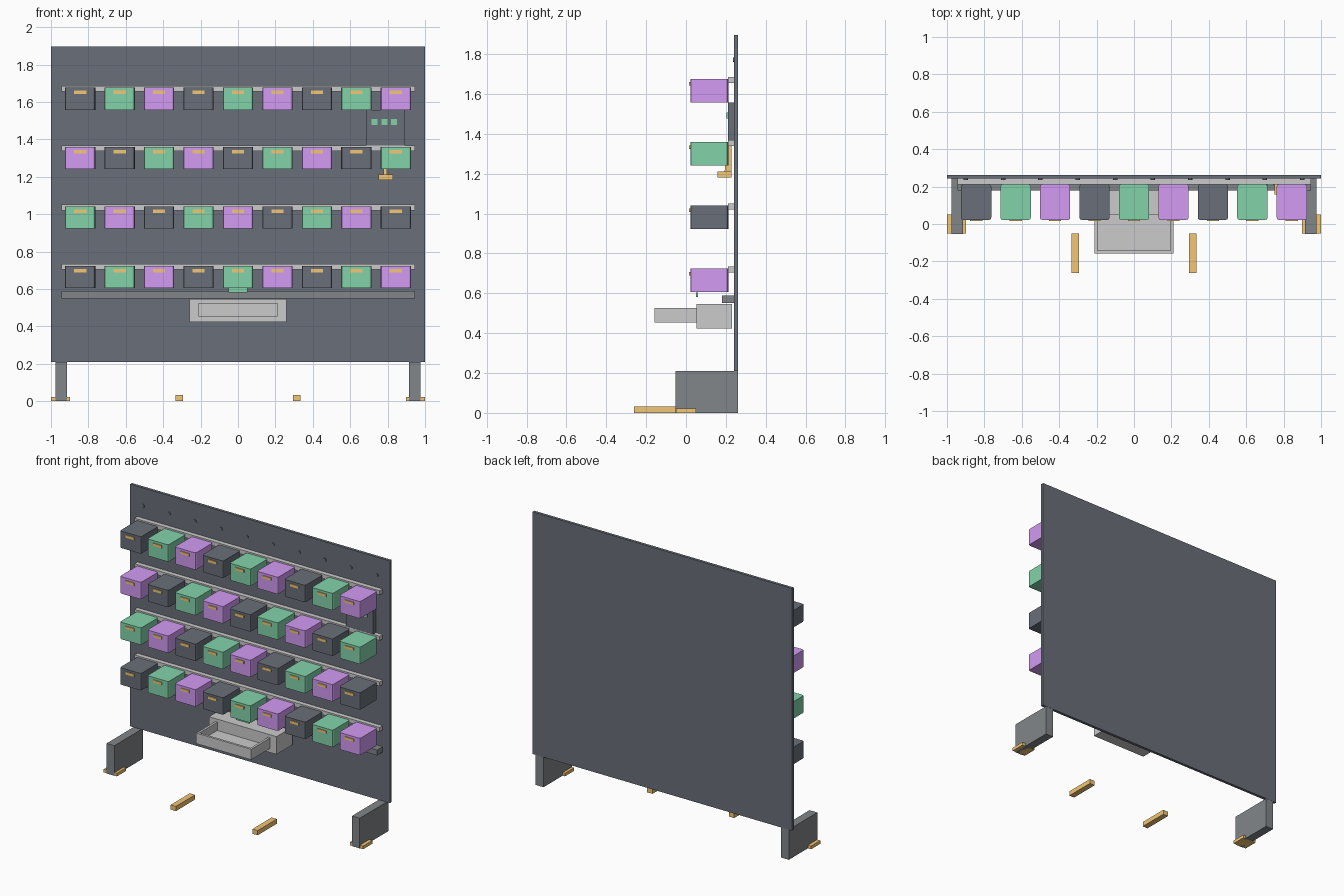
import bpy, bmesh, math

if "Cube" in bpy.data.objects:
    bpy.data.objects.remove(bpy.data.objects["Cube"])


def material(name, rgb):
    m = bpy.data.materials.new(name)
    m.diffuse_color = (*rgb, 1)
    m.use_nodes = True
    m.node_tree.nodes["Principled BSDF"].inputs["Base Color"].default_value = m.diffuse_color
    return m


dark = material("slate", (0.142, 0.160, 0.192))
grey = material("mid_grey", (0.22, 0.237, 0.255))
light = material("light_grey", (0.76, 0.765, 0.77))
green = material("green", (0.225, 0.65, 0.40))
purple = material("purple", (0.65, 0.325, 0.90))
gold = material("gold", (0.90, 0.57, 0.18))


def finish(name, bm, mat):
    bmesh.ops.recalc_face_normals(bm, faces=bm.faces)
    me = bpy.data.meshes.new(name)
    bm.to_mesh(me)
    bm.free()
    ob = bpy.data.objects.new(name, me)
    bpy.context.collection.objects.link(ob)
    me.materials.append(mat)
    return ob


def box_mesh(x, y, z):
    bm = bmesh.new()
    bmesh.ops.create_cube(bm, size=1)
    for v in bm.verts:
        v.co = [r[0] + (c + 0.5) * (r[1] - r[0]) for c, r in zip(v.co, (x, y, z))]
    return bm


def box(name, x, y, z, mat):
    return finish(name, box_mesh(x, y, z), mat)


# Back panel with a row of screw heads
box("back_panel", (-1, 1), (0.242, 0.262), (0.21, 1.896), dark)
for i in range(10):
    bm = bmesh.new()
    bmesh.ops.create_cone(bm, cap_ends=True, segments=12, radius1=0.012, radius2=0.012, depth=0.01)
    ob = finish("screw_head", bm, dark)
    ob.rotation_euler.x = math.pi / 2
    ob.location = (-0.9 + 0.2 * i, 0.241, 1.771)

# Legs, feet and floor bars
for s in (-1, 1):
    box("leg", sorted((s * 0.915, s * 0.975)), (-0.053, 0.261), (0, 0.21), grey)
    box("foot", sorted((s * 0.897, s * 1.0)), (-0.05, 0.05), (0, 0.022), gold)
    box("floor_bar", sorted((s * 0.295, s * 0.335)), (-0.262, -0.052), (0, 0.033), gold)


# Storage bin with rounded upright edges and a pull
def storage_bin(x, top, mat):
    bm = box_mesh((x - 0.081, x + 0.081), (0.022, 0.212), (top - 0.118, top))
    upright = [e for e in bm.edges if abs(e.verts[0].co.z - e.verts[1].co.z) > 0.05]
    bmesh.ops.bevel(bm, geom=upright, offset=0.012, segments=2, profile=0.5, affect='EDGES')
    finish("storage_bin", bm, mat)
    box("bin_pull", (x - 0.033, x + 0.033), (0.016, 0.024), (top - 0.034, top - 0.016), gold)


# Four rails of nine bins in a shifting colour order
palette = (dark, green, purple)
for r in range(4):
    top = 1.686 - 0.3175 * r
    box("bin_rail", (-0.945, 0.945), (0.21, 0.242), (top - 0.03, top), light)
    for i in range(9):
        storage_bin(-0.844 + 0.211 * i, top - 0.01, palette[(i - r) % 3])

# Lower support bar and indicator
box("lower_bar", (-0.945, 0.945), (0.18, 0.244), (0.55, 0.588), grey)
box("indicator", (-0.052, 0.052), (0.05, 0.06), (0.582, 0.604), green)

# Drawer housing and open tray
box("drawer_housing", (-0.26, 0.26), (0.052, 0.231), (0.423, 0.547), light)
box("tray_floor", (-0.212, 0.212), (-0.158, 0.053), (0.453, 0.468), light)
box("tray_front", (-0.212, 0.212), (-0.158, -0.142), (0.453, 0.526), light)
for s in (-1, 1):
    box("tray_side", sorted((s * 0.196, s * 0.212)), (-0.158, 0.053), (0.453, 0.526), light)

# Control box with three buttons
box("control_box", (0.685, 0.893), (0.211, 0.244), (1.363, 1.558), dark)
for x in (0.731, 0.783, 0.835):
    box("button", (x - 0.016, x + 0.016), (0.204, 0.212), (1.476, 1.508), green)

# Hand tool hanging below: leaning grip and head
bm = box_mesh((0.777, 0.796), (0.21, 0.228), (1.2, 1.343))
for v in bm.verts:
    if v.co.z < 1.3 and v.co.y < 0.22:
        v.co.y = 0.192
finish("tool_grip", bm, gold)
box("tool_head", (0.75, 0.83), (0.158, 0.228), (1.182, 1.211), gold)
